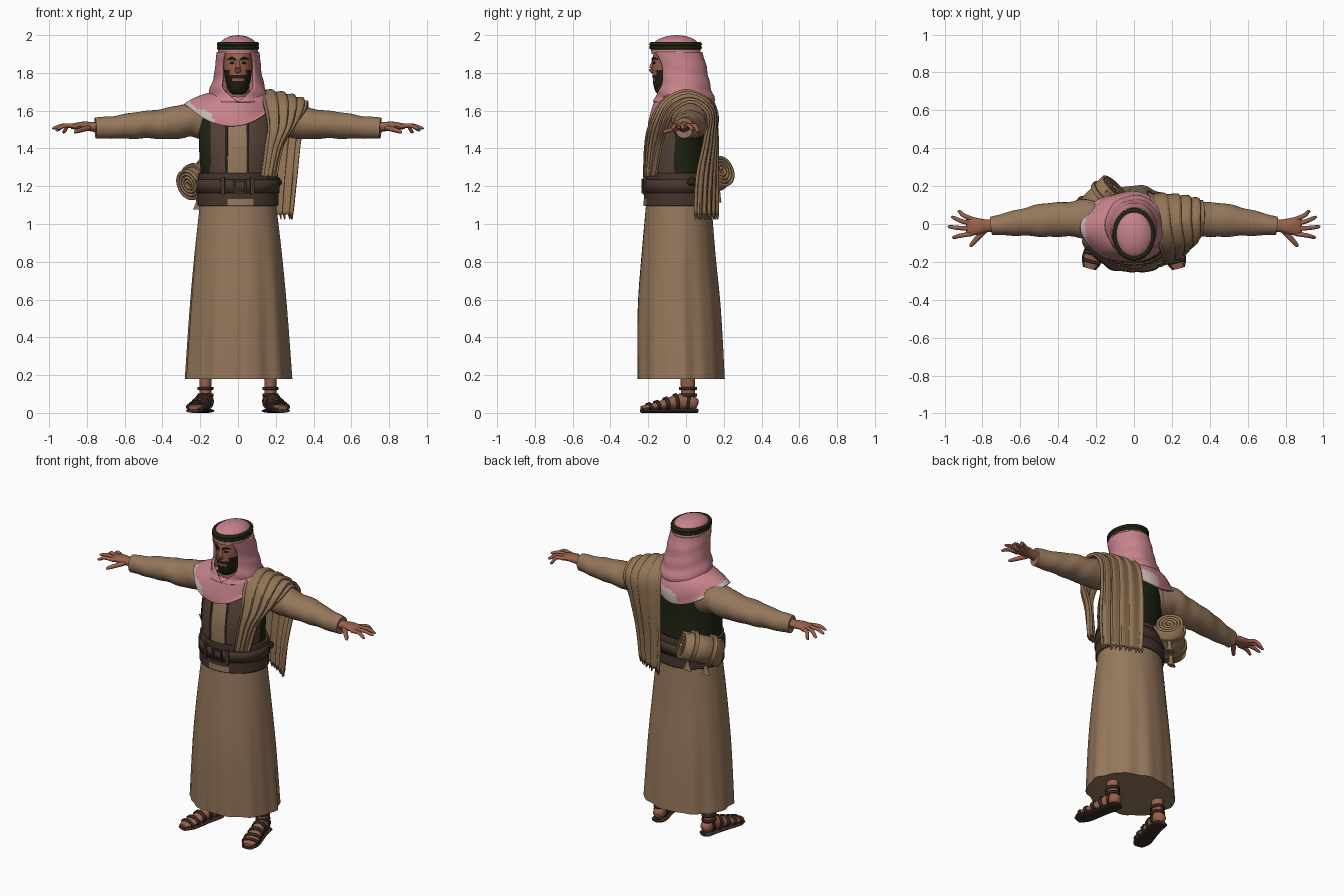
import bpy, bmesh
from math import sin, cos, pi
from mathutils import Vector

cube = bpy.data.objects.get("Cube")
if cube:
    bpy.data.objects.remove(cube)

COLORS = {
    "robe tan": (.30, .185, .105), "shawl tan": (.285, .175, .09),
    "vest brown": (.085, .052, .038), "vest dark green": (.014, .018, .006),
    "headcloth pink": (.57, .225, .26), "trim white": (.58, .48, .47),
    "skin": (.32, .12, .072), "belt leather": (.06, .035, .026),
    "sandal leather": (.04, .025, .018), "hair": (.016, .014, .007)}
MATS = {}
for label, rgb in COLORS.items():
    m = bpy.data.materials.new(label)
    m.use_nodes = True
    m.diffuse_color = (*rgb, 1)
    bsdf = m.node_tree.nodes["Principled BSDF"]
    bsdf.inputs["Base Color"].default_value = (*rgb, 1)
    bsdf.inputs["Roughness"].default_value = .9
    MATS[label] = m
parts = []


def resample(rows, k):
    """Catmull-Rom interpolation of tuples, k steps per span."""
    out, last = [], len(rows) - 1
    for i in range(last):
        a, b, c, d = (rows[min(max(j, 0), last)] for j in range(i - 1, i + 3))
        for s in range(k):
            t = s / k
            out.append(tuple(q + t / 2 * (r - p + t * (2*p - 5*q + 4*r - w + t * (3*(q - r) + w - p)))
                             for p, q, r, w in zip(a, b, c, d)))
    return out + [rows[-1]]


def sheet(name, grid, color, wrap=True, cap=False, rule=None, thick=0):
    """Skin a grid of points; rule(face centre) may pick another colour."""
    bm = bmesh.new()
    vs = [[bm.verts.new(p) for p in row] for row in grid]
    n = len(grid[0])
    for a, b in zip(vs, vs[1:]):
        for j in range(n if wrap else n - 1):
            bm.faces.new((a[j], a[(j + 1) % n], b[(j + 1) % n], b[j]))
    if cap:
        bm.faces.new(vs[0])
        bm.faces.new(vs[-1])
    bmesh.ops.recalc_face_normals(bm, faces=bm.faces)
    used = [color]
    for f in bm.faces:
        pick = (rule and rule(f.calc_center_median())) or color
        if pick not in used:
            used.append(pick)
        f.material_index = used.index(pick)
    mesh = bpy.data.meshes.new(name)
    bm.to_mesh(mesh)
    bm.free()
    for u in used:
        mesh.materials.append(MATS[u])
    ob = bpy.data.objects.new(name, mesh)
    bpy.context.collection.objects.link(ob)
    if thick:
        mod = ob.modifiers.new("thickness", "SOLIDIFY")
        mod.thickness, mod.offset = thick, 0
    parts.append(ob)
    return ob


def rings(name, rows, color, n=64, k=4, fold=None, **kw):
    """Stacked ellipses: z, cx, cy, rx, ry, front opening angle, front/back dip."""
    grid = []
    for z, cx, cy, rx, ry, gap, dip in resample([tuple(r) + (0,) * (7 - len(r)) for r in rows], k):
        ring = []
        for j in range(n):
            a = -pi / 2 + gap + (2*pi - 2*gap) * j / (n if kw.get("wrap", True) else n - 1)
            f = 1 + (fold(a, z) if fold else 0)
            ring.append((cx + rx*f*cos(a), cy + ry*f*sin(a), z - dip * sin(a)**2))
        grid.append(ring)
    return sheet(name, grid, color, **kw)


def along(name, rows, color, n=16, k=4, s=1, fold=None, cap=True, **kw):
    """Tube along a path: x, y, z, side radius, up radius; s mirrors x."""
    rows = resample(rows, k)
    pts = [Vector((r[0] * s, r[1], r[2])) for r in rows]
    grid = []
    for i, p in enumerate(pts):
        d = (pts[min(i + 1, len(pts) - 1)] - pts[max(i - 1, 0)]).normalized()
        side = d.cross(Vector((0, 0, 1)))
        side = side.normalized() if side.length > .1 else Vector((1, 0, 0))
        up = side.cross(d)
        ring = []
        for j in range(n):
            a = 2*pi*j/n
            f = 1 + (fold(a, abs(p.x)) if fold else 0)
            ring.append(p + side * rows[i][3]*f*cos(a) + up * rows[i][4]*f*sin(a))
        grid.append(ring)
    return sheet(name, grid, color, cap=cap, **kw)


def box(name, loc, size, color, rot=(0, 0, 0)):
    bpy.ops.mesh.primitive_cube_add(size=1, location=loc, rotation=rot)
    ob = bpy.context.object
    ob.name, ob.scale = name, size
    ob.data.materials.append(MATS[color])
    parts.append(ob)


# Robe skirt with soft vertical folds
def skirt_fold(a, z):
    w = max(0, 1.1 - z)
    return w * (.022*sin(9*a + 1) + .014*sin(15*a)) - .05*w*max(0, 1 - abs(a + pi/2 - .06) * 9)


rings("robe_skirt", [(.18, 0, -.028, .28, .23), (.55, 0, -.037, .256, .22), (.85, 0, -.04, .23, .195),
                     (1.12, 0, -.038, .2, .172)], "robe tan", n=120, fold=skirt_fold, cap=True)


# Torso: tan robe front between brown vest panels, dark vest back and sides
def torso_color(c):
    if c.y > -.06 or c.x < -.145:
        return "vest dark green"
    return "vest brown" if c.x < -.06 or c.x > .05 else None


rings("torso", [(1.08, 0, -.04, .18, .155), (1.27, 0, -.045, .197, .162), (1.4, 0, -.045, .206, .157),
                (1.5, 0, -.03, .205, .147), (1.58, 0, -.02, .185, .125), (1.63, 0, -.01, .14, .1),
                (1.66, 0, -.02, .08, .07)], "robe tan", n=120, rule=torso_color, cap=True)
for x in (-.06, .05):
    along("vest_edge", [(x, -.2, 1.25, .006, .006), (x, -.197, 1.4, .006, .006), (x, -.172, 1.54, .006, .006)],
          "vest brown", n=8)

# Belt, strap and buckle
rings("belt", [(1.095, 0, -.037, .207, .182), (1.18, 0, -.037, .208, .178), (1.27, 0, -.04, .206, .172)],
      "belt leather", n=96, k=8, thick=.012,
      rule=lambda c: "robe tan" if c.y < 0 and abs(c.x - .01) < .065 and c.z < 1.13 else None)
rings("belt_strap", [(1.165, 0, -.037, .213, .186), (1.235, 0, -.038, .213, .184)],
      "belt leather", k=1, thick=.012)
for dx in (-.03, .03):
    box("buckle_side", (.01 + dx, -.229, 1.2), (.012, .014, .075), "sandal leather")
for dz in (-.032, .032):
    box("buckle_bar", (.01, -.229, 1.2 + dz), (.07, .014, .012), "sandal leather")
box("belt_loop", (.075, -.217, 1.2), (.022, .016, .09), "belt leather", (0, 0, .15))
box("belt_loop", (-.08, -.217, 1.2), (.022, .016, .09), "belt leather", (0, 0, -.15))
rings("belt_knob", [(1.2, .215, .03, .006, .01), (1.22, .215, .03, .018, .024), (1.245, .215, .03, .006, .01)],
      "vest dark green", n=12, cap=True)


# Sleeves, hands, legs, feet and sandals, mirrored
def sleeve_fold(a, x):
    return .022*sin(52*x + 2*sin(a)) + .02*sin(31*x + 2*a)


for s, side in ((1, "left"), (-1, "right")):
    along(side + "_sleeve", [(.13, .03, 1.53, .08, .09), (.25, .028, 1.55, .1, .09), (.36, .025, 1.532, .092, .083),
                             (.5, .018, 1.525, .085, .072), (.64, .003, 1.513, .064, .062),
                             (.755, -.01, 1.508, .048, .054)],
          "robe tan", n=32, k=8, s=s, fold=sleeve_fold)
    along(side + "_palm", [(.72, -.01, 1.512, .032, .03), (.78, -.01, 1.516, .034, .025), (.82, -.012, 1.52, .043, .022),
                           (.865, -.012, 1.517, .05, .017), (.885, -.012, 1.514, .042, .01)], "skin", s=s)
    for i, (x, y, z) in enumerate([(.93, .065, 1.488), (.965, .035, 1.498), (.983, -.015, 1.508), (.96, -.07, 1.505)]):
        y0 = .026 - i * .026
        along(side + "_finger", [(.855, y0, 1.517, .012, .012), ((.87 + x) / 2, (y0 + y) / 2, 1.521, .0115, .011),
                                 (x - .01, y, z, .009, .008), (x, y, z, .003, .003)], "skin", n=10, s=s)
    along(side + "_thumb", [(.79, -.035, 1.51, .016, .014), (.83, -.078, 1.498, .014, .013),
                            (.86, -.112, 1.488, .01, .009), (.867, -.119, 1.486, .003, .003)], "skin", n=10, s=s)
    rings(side + "_shin", [(.05, .172*s, .01, .034, .038), (.13, .172*s, .01, .031, .037),
                           (.3, .172*s, .005, .04, .046)], "skin", n=20, cap=True)
    foot = [(.165, .06, .045, .018, .02), (.168, .045, .05, .034, .033), (.175, 0, .062, .037, .044),
            (.19, -.06, .055, .037, .037), (.207, -.13, .042, .043, .024), (.223, -.19, .032, .045, .016),
            (.235, -.235, .027, .026, .01)]
    along(side + "_foot", foot, "skin", n=20, s=s)
    along(side + "_sole", [(x, y, .011, w + .009, .011) for x, y, z, w, h in foot], "sandal leather", n=20, s=s)
    fine = resample(foot, 4)
    for i in (7, 11, 14, 17, 20):
        along(side + "_foot_strap", [(x, y, z, w + .005, h + .005) for x, y, z, w, h in fine[i:i + 2]],
              "sandal leather", n=20, k=1, s=s, cap=False, thick=.008)
    for z in (.095, .13):
        rings(side + "_ankle_strap", [(z - .008, .172*s, .01, .038, .044), (z + .008, .172*s, .01, .037, .043)],
              "sandal leather", n=20, k=1, thick=.008)


# Head with beard, nose, eyes and brows
def face_color(c):
    x = abs(c.x)
    if c.y > -.06:
        return None
    moustache = 1.772 < c.z < 1.787 and x < .042
    jaw = c.z < 1.757 or (c.z < 1.815 and x > .044)
    return "hair" if moustache or jaw or (c.z < 1.775 and x > .03) else None


rings("head", [(1.685, 0, -.115, .02, .025), (1.7, 0, -.105, .045, .056), (1.74, 0, -.09, .062, .083),
               (1.79, 0, -.082, .071, .095), (1.84, 0, -.078, .077, .1), (1.9, 0, -.072, .078, .1),
               (1.95, 0, -.06, .07, .09)], "skin", k=8, rule=face_color, cap=True)
rings("neck", [(1.6, 0, -.04, .07, .075), (1.75, 0, -.04, .058, .062)], "skin", n=24)
along("nose", [(0, -.165, 1.872, .007, .01), (0, -.178, 1.84, .011, .012), (0, -.181, 1.815, .017, .014),
               (0, -.172, 1.803, .012, .006)], "skin")
for s in (1, -1):
    along("eye", [(.018, -.173, 1.852, .003, .003), (.031, -.171, 1.854, .004, .007),
                  (.044, -.162, 1.852, .003, .003)], "hair", n=8, s=s)
    along("eyebrow", [(.012, -.178, 1.868, .005, .004), (.032, -.174, 1.878, .005, .006),
                      (.056, -.151, 1.872, .003, .003)], "hair", n=8, s=s)


# Headcloth: crown, hood open at the face, collar spread over the shoulders
def cloth_fold(a, z):
    w = min(1, max(0, (1.9 - z) * 4))
    return w * (.028*sin(75*z + 2.5*sin(a + .6)) + .015*sin(7*a + 14*z))


rings("headcloth_crown", [(2, 0, -.05, .004, .005), (1.993, 0, -.05, .045, .055), (1.972, 0, -.052, .083, .104),
                          (1.94, 0, -.055, .104, .128), (1.9, 0, -.052, .107, .13)], "headcloth pink", cap=True)
rings("headcloth_hood", [(1.91, 0, -.05, .108, .131, .6), (1.885, 0, -.045, .11, .132, .74),
                         (1.84, 0, -.03, .115, .132, .77), (1.78, 0, -.02, .122, .133, .72),
                         (1.72, 0, -.015, .14, .142, .6), (1.675, 0, -.01, .152, .15, .25),
                         (1.645, 0, -.012, .162, .156, 0)],
      "headcloth pink", fold=cloth_fold, wrap=False, thick=.012)
rings("headcloth_collar", [(1.69, 0, -.01, .14, .138, 0, .02), (1.682, -.01, -.012, .17, .158, 0, .045),
                           (1.665, -.02, -.012, .205, .172, 0, .08), (1.645, -.03, -.012, .225, .178, 0, .11),
                           (1.632, -.033, -.012, .238, .18, 0, .115)],
      "headcloth pink", fold=cloth_fold, thick=.012,
      rule=lambda c: "trim white" if (c.x < -.13 or c.y > .05) and
      ((c.x + .033) / .228)**2 + ((c.y + .012) / .179)**2 > .97 and c.x < .13 else None)
for z in (1.934, 1.952):
    bpy.ops.mesh.primitive_torus_add(location=(0, -.055, z), major_radius=.1, minor_radius=.012,
                                     major_segments=48, minor_segments=10)
    cord = bpy.context.object
    cord.name, cord.scale.y = "head_cord", 1.25
    cord.data.materials.append(MATS["vest dark green"])
    parts.append(cord)

# Shawl over the left shoulder: inner edge, outer edge, outward bulge
SHAWL = [(.12, -.215, 1.25, .2, -.165, 1.25, .012), (.14, -.212, 1.4, .235, -.13, 1.42, .02),
         (.15, -.19, 1.52, .3, -.1, 1.52, .03), (.125, -.12, 1.65, .355, -.06, 1.6, .03),
         (.11, 0, 1.71, .37, .03, 1.645, .015), (.08, .13, 1.64, .365, .115, 1.58, .03),
         (.065, .16, 1.5, .335, .1, 1.45, .035), (.06, .165, 1.25, .315, .06, 1.25, .025),
         (.07, .165, 1.05, .295, .05, 1.05, .02)]
grid = []
for r in resample(SHAWL, 6):
    inner, outer = Vector(r[:3]), Vector(r[3:6])
    mid = (inner + outer) / 2
    out = Vector((.3, mid.y, max(0, mid.z - 1.55) * 1.5)).normalized()
    grid.append([inner.lerp(outer, j/40) + out * (r[6]*sin(pi*j/40) + .009*sin(j*.75 + r[2]))
                 for j in range(41)])
sheet("shawl", grid, "shawl tan", wrap=False, thick=.016)
for p in grid[-1][::3]:
    along("shawl_fringe", [(p.x, p.y, p.z, .008, .008), (p.x + .004, p.y, p.z - .025, .003, .003)],
          "shawl tan", n=6, k=1)

# Bedroll: rolled spiral sheet, core, straps and hanging ends
A, B = Vector((-.265, .03, 1.21)), Vector((-.105, .195, 1.285))
axis = (B - A).normalized()
u = axis.cross(Vector((0, 0, 1))).normalized()
v = u.cross(axis)
spiral = [(u*cos(t*.2) + v*sin(t*.2)) * (.012 + .074*t/125) for t in range(126)]
sheet("bedroll", [[end + p for p in spiral] for end in (A, B)], "shawl tan", wrap=False, thick=.014)


def roll_part(name, t0, t1, r):
    ends = [tuple(A.lerp(B, t)) + (r, r) for t in (t0, t1)]
    along(name, ends, "shawl tan", n=32, k=1)


roll_part("bedroll_core", .05, .95, .08)
roll_part("bedroll_strap", .2, .3, .095)
roll_part("bedroll_strap", .68, .78, .095)
for t in (.25, .73):
    p = A.lerp(B, t) - v * .08
    along("strap_end", [(p.x, p.y, p.z, .016, .012), (p.x, p.y + .004, p.z - .035, .014, .01),
                        (p.x, p.y + .006, p.z - .075, .03, .013)], "shawl tan", n=12)

# Smooth shading with crisp edges
bpy.ops.object.select_all(action="DESELECT")
for ob in parts:
    ob.select_set(True)
bpy.context.view_layer.objects.active = parts[0]
bpy.ops.object.shade_smooth_by_angle(angle=.75)
